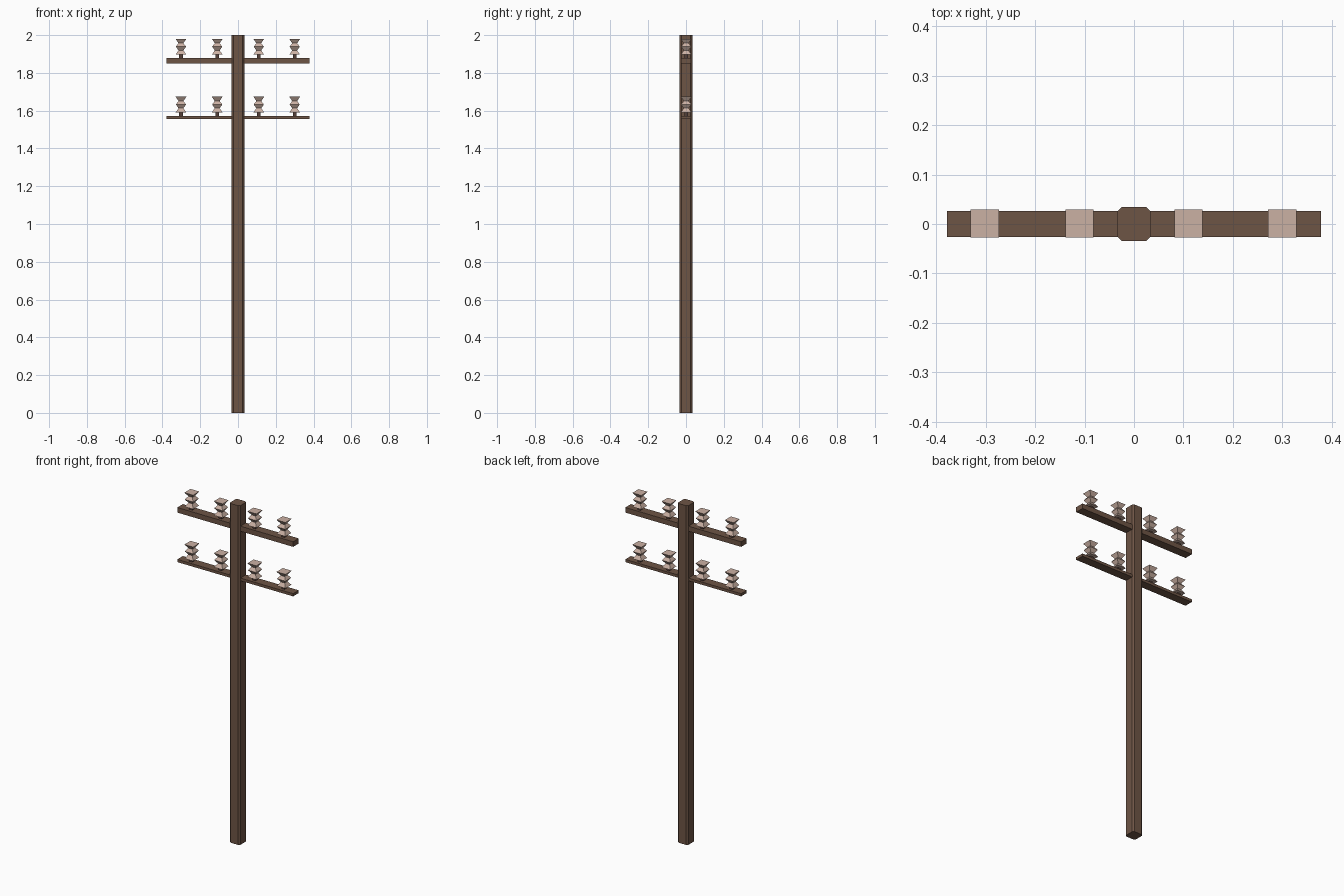
import bpy, bmesh, math

if "Cube" in bpy.data.objects:
    bpy.data.objects.remove(bpy.data.objects["Cube"])


def material(name, rgb):
    m = bpy.data.materials.new(name)
    m.diffuse_color = (*rgb, 1)
    m.use_nodes = True
    m.node_tree.nodes["Principled BSDF"].inputs["Base Color"].default_value = m.diffuse_color
    return m


WOOD = material("brown wood", (0.155, 0.09, 0.06))
CERAMIC = material("pale ceramic", (0.60, 0.44, 0.37))
METAL = material("dark pin", (0.09, 0.05, 0.04))


def loft(name, outline, levels, mat, loc=(0, 0, 0)):
    """Stack scaled copies of a flat outline: levels are (z, scale)."""
    bm = bmesh.new()
    rings = [[bm.verts.new((x * s, y * s, z)) for x, y in outline] for z, s in levels]
    n = len(outline)
    for a, b in zip(rings, rings[1:]):
        for i in range(n):
            j = (i + 1) % n
            bm.faces.new((a[i], a[j], b[j], b[i]))
    bm.faces.new(rings[0][::-1])
    bm.faces.new(rings[-1])
    me = bpy.data.meshes.new(name)
    bm.to_mesh(me)
    bm.free()
    me.materials.append(mat)
    ob = bpy.data.objects.new(name, me)
    ob.location = loc
    bpy.context.collection.objects.link(ob)
    return ob


def rect(x, y):
    return [(-x, -y), (x, -y), (x, y), (-x, y)]


# Pole with chamfered corners
h, c = 0.034, 0.025
pole = [(-c, -h), (c, -h), (h, -c), (h, c), (c, h), (-c, h), (-h, c), (-h, -c)]
loft("pole", pole, [(0, 1), (2, 1)], WOOD)

# Square insulator profile: three flared tiers (height above arm, half width)
TIERS = [(0.018, 0.028), (0.040, 0.013), (0.060, 0.027), (0.078, 0.013), (0.101, 0.0285)]

# Crossarms, each with four insulators on pins
for label, bottom, top in (("upper", 1.849, 1.879), ("lower", 1.557, 1.573)):
    loft(label + "_crossarm", rect(0.378, 0.026), [(bottom, 1), (top, 1)], WOOD)
    for x in (-0.302, -0.110, 0.110, 0.300):
        loft(label + "_pin", rect(0.010, 0.010), [(-0.004, 1), (0.020, 1)], METAL, (x, 0.001, top))
        loft(label + "_insulator", rect(1, 1), TIERS, CERAMIC, (x, 0.001, top))
